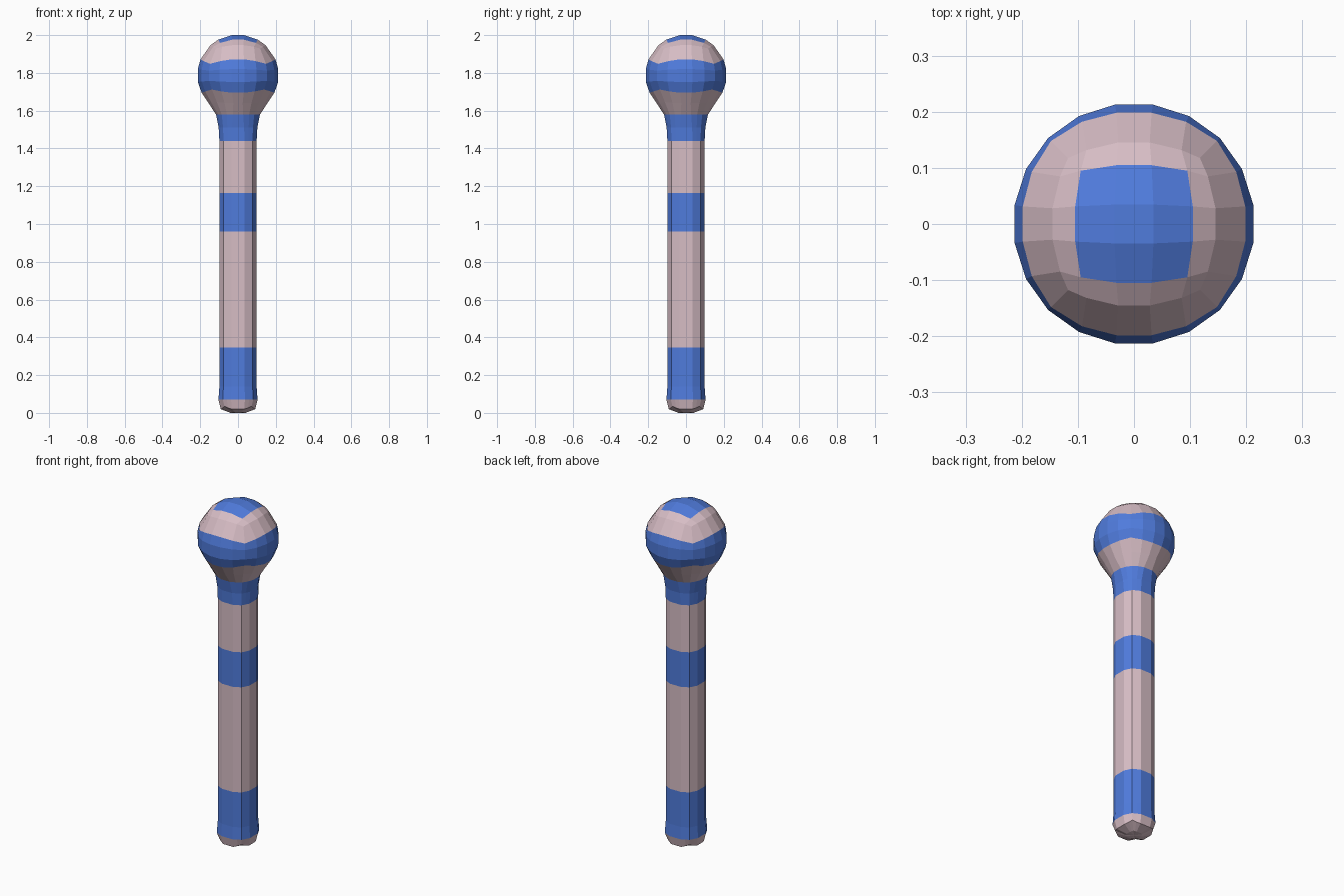
import bpy, bmesh, math

cube = bpy.data.objects.get("Cube")
if cube:
    bpy.data.objects.remove(cube)


def material(name, rgb):
    m = bpy.data.materials.new(name)
    m.use_nodes = True
    m.diffuse_color = (*rgb, 1)
    m.node_tree.nodes["Principled BSDF"].inputs["Base Color"].default_value = (*rgb, 1)
    return m


PINK, BLUE = 0, 1
HEAD_Z, HEAD_R = 1.787, 0.218
# one quarter of the bevelled square shaft section, and its corner weights
QUARTER = [(0.985, 0.35), (0.875, 0.565), (0.77, 0.77), (0.565, 0.875), (0.35, 0.985)]
CORNER = [0, 0.4, 1, 0.4, 0]

bm = bmesh.new()


def ball(d):
    return math.sqrt(HEAD_R ** 2 - d ** 2)


def ring(z_mid, z_corner, radius=None, roundness=1.0):
    """Loop of 20 vertices, blended from the shaft section to a circle."""
    loop = []
    for k in range(20):
        a = math.radians(9 + 18 * k)
        q = k // 5 * math.pi / 2
        px, py = QUARTER[k % 5]
        sx = px * math.cos(q) - py * math.sin(q)
        sy = px * math.sin(q) + py * math.cos(q)
        z = z_mid + (z_corner - z_mid) * CORNER[k % 5]
        r = radius or ball(z - HEAD_Z)
        x = r * (sx + (math.cos(a) - sx) * roundness)
        y = r * (sy + (math.sin(a) - sy) * roundness)
        loop.append(bm.verts.new((x, y, z)))
    return loop


def bridge(upper, lower, colour):
    for k in range(20):
        n = (k + 1) % 20
        bm.faces.new((upper[k], lower[k], lower[n], upper[n])).material_index = colour


# crown: a five by five grid on the ball with a square patch in the middle
steps = [-0.147, -0.106, -0.035, 0.035, 0.106, 0.147]
grid = []
for v in steps:
    row = []
    for u in steps:
        x = u * (1 - 0.2 * (v / 0.147) ** 2)
        y = v * (1 - 0.2 * (u / 0.147) ** 2)
        row.append(bm.verts.new((x, y, HEAD_Z + ball(math.hypot(x, y)))))
    grid.append(row)
for j in range(5):
    for i in range(5):
        f = bm.faces.new((grid[j][i], grid[j][i + 1], grid[j + 1][i + 1], grid[j + 1][i]))
        f.material_index = BLUE if 0 < i < 4 and 0 < j < 4 else PINK
rim = [grid[j][i] for j in range(6) for i in range(6) if i in (0, 5) or j in (0, 5)]
rim.sort(key=lambda p: math.atan2(p.co.y, p.co.x) % (2 * math.pi))

# rings from head to foot, each with the colour of the band above it
levels = [
    (PINK, (1.872, 1.848)),
    (BLUE, (1.82, 1.812)),
    (BLUE, (1.752, 1.758)),
    (BLUE, (1.695, 1.712, 0.195)),
    (PINK, (1.64, 1.645, 0.158)),
    (PINK, (1.58, 1.58, 0.118, 0.6)),
    (BLUE, (1.51, 1.51, 0.104, 0.2)),
    (BLUE, (1.44, 1.44, 0.1, 0)),
    (PINK, (1.165, 1.165, 0.1, 0)),
    (BLUE, (0.96, 0.96, 0.1, 0)),
    (PINK, (0.345, 0.345, 0.1, 0)),
    (BLUE, (0.14, 0.14, 0.1, 0)),
    (BLUE, (0.07, 0.07, 0.105, 0)),
    (PINK, (0.02, 0.035, 0.093, 0)),
    (PINK, (0.0, 0.004, 0.04, 0)),
]
upper = rim
for colour, args in levels:
    lower = ring(*args)
    bridge(upper, lower, colour)
    upper = lower

# underside of the foot
base = bm.verts.new((0, 0, 0))
for k in range(20):
    bm.faces.new((upper[k], base, upper[(k + 1) % 20])).material_index = PINK

bmesh.ops.recalc_face_normals(bm, faces=bm.faces)
mesh = bpy.data.meshes.new("striped_round_headed_post")
bm.to_mesh(mesh)
bm.free()
mesh.materials.append(material("pale_pink", (0.68, 0.51, 0.56)))
mesh.materials.append(material("blue", (0.08, 0.2, 0.72)))
post = bpy.data.objects.new("striped_round_headed_post", mesh)
bpy.context.collection.objects.link(post)
